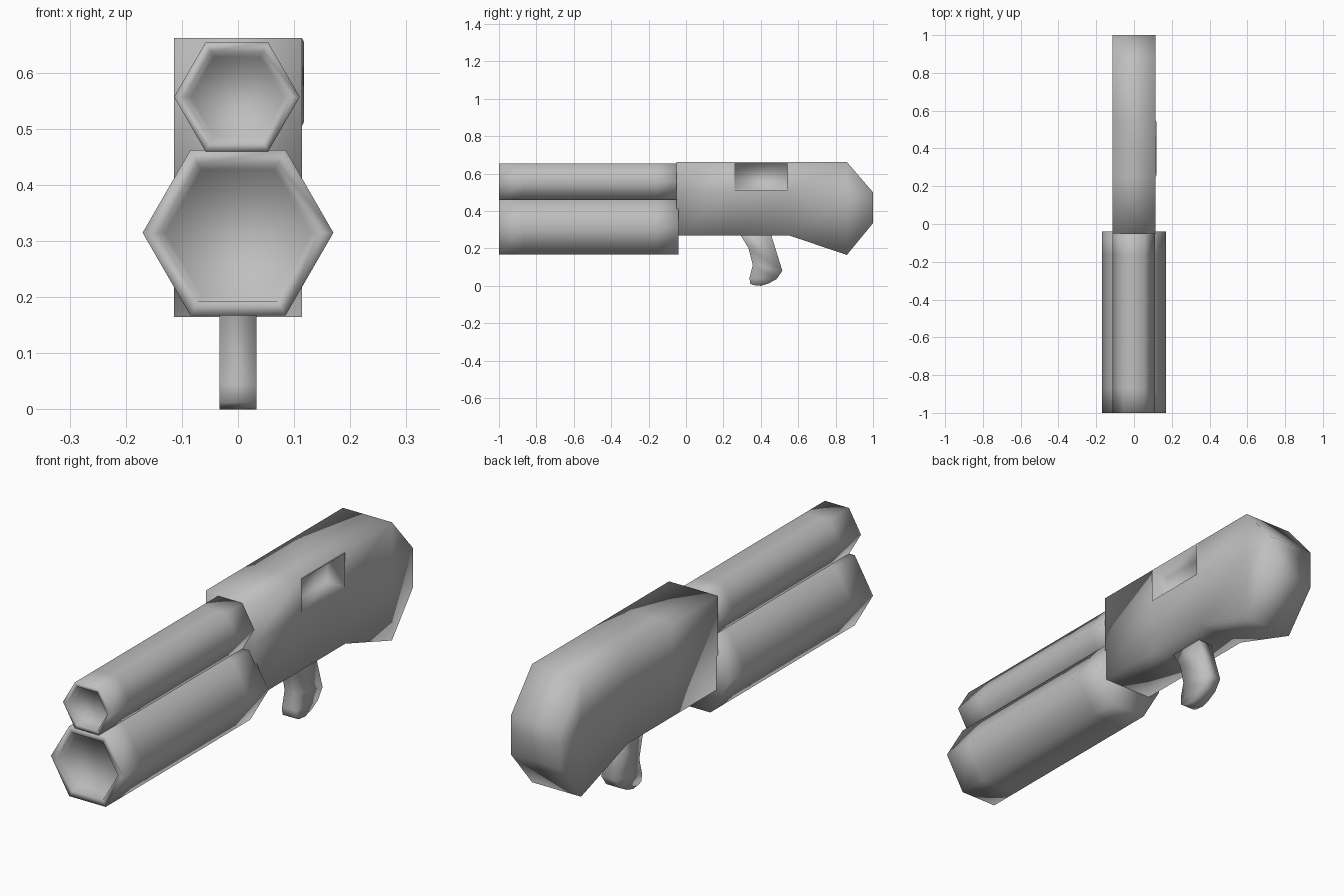
import bpy
import bmesh
from math import cos, sin, tau

cube = bpy.data.objects.get("Cube")
if cube:
    bpy.data.objects.remove(cube, do_unlink=True)

GREY = (0.52, 0.52, 0.52, 1)
grey = bpy.data.materials.new("plain grey")
grey.diffuse_color = GREY
grey.use_nodes = True
for node in grey.node_tree.nodes:
    if node.type == 'BSDF_PRINCIPLED':
        node.inputs["Base Color"].default_value = GREY


def loft(rings):
    """Skin a row of equal rings and close both ends."""
    bm = bmesh.new()
    rows = [[bm.verts.new(p) for p in ring] for ring in rings]
    n = len(rows[0])
    for a, b in zip(rows, rows[1:]):
        for i in range(n):
            j = (i + 1) % n
            bm.faces.new((a[i], a[j], b[j], b[i]))
    bm.faces.new(rows[0])
    bm.faces.new(rows[-1])
    bmesh.ops.recalc_face_normals(bm, faces=bm.faces)
    bm.normal_update()
    return bm


def sink(bm, face, rim, lift, wall, depth):
    """Inset a rim, then push the inner face inwards."""
    bmesh.ops.inset_individual(bm, faces=[face], thickness=rim, depth=lift)
    bm.normal_update()
    bmesh.ops.inset_individual(bm, faces=[face], thickness=wall, depth=-depth)


def finish(bm, name):
    mesh = bpy.data.meshes.new(name)
    bm.to_mesh(mesh)
    bm.free()
    mesh.materials.append(grey)
    for poly in mesh.polygons:
        poly.use_smooth = True
    obj = bpy.data.objects.new(name, mesh)
    bpy.context.collection.objects.link(obj)


# Six-sided tubes with shallow dished front ends
def tube(name, x, z, radius, back, rim):
    rings = [[(x + radius * cos(tau * k / 6), y, z + radius * sin(tau * k / 6))
              for k in range(6)] for y in (-1, -0.87, -0.16, back)]
    bm = loft(rings)
    cap = min(bm.faces, key=lambda f: f.calc_center_median().y)
    sink(bm, cap, rim, 0, 0.012, 0.035)
    finish(bm, name)


tube("upper_barrel", -0.002, 0.557, 0.112, -0.04, 0.018)
tube("lower_tube", 0, 0.315, 0.17, -0.04, 0.028)

# Body and stock: stations of (y, bottom, top)
W = 0.114
stations = [(-0.05, 0.27, 0.662), (0.25, 0.27, 0.662), (0.55, 0.27, 0.662),
            (0.86, 0.165, 0.662), (1, 0.335, 0.5)]
rings = []
for y, low, high in stations:
    heights = [low, low + (high - low) * 0.6, high]
    rings.append([(W, y, z) for z in heights] +
                 [(-W, y, z) for z in reversed(heights)])
bm = loft(rings)

# Recessed side port with a slightly raised lip
port = next(f for f in bm.faces if f.normal.x > 0.9
            and abs(f.calc_center_median().y - 0.4) < 0.05
            and f.calc_center_median().z > 0.5)
sink(bm, port, 0.011, 0.004, 0.004, 0.08)
finish(bm, "body_and_stock")

# Curved grip: stations of front and back edge
grip = [((0.28, 0.29), (0.45, 0.29)), ((0.335, 0.2), (0.478, 0.2)),
        ((0.357, 0.11), (0.515, 0.08)), ((0.34, 0.045), (0.483, 0.035)),
        ((0.342, 0.012), (0.44, 0.012)), ((0.36, 0.004), (0.4, 0))]
G = 0.033
finish(loft([[(-G, *f), (G, *f), (G, *b), (-G, *b)] for f, b in grip]), "grip")
